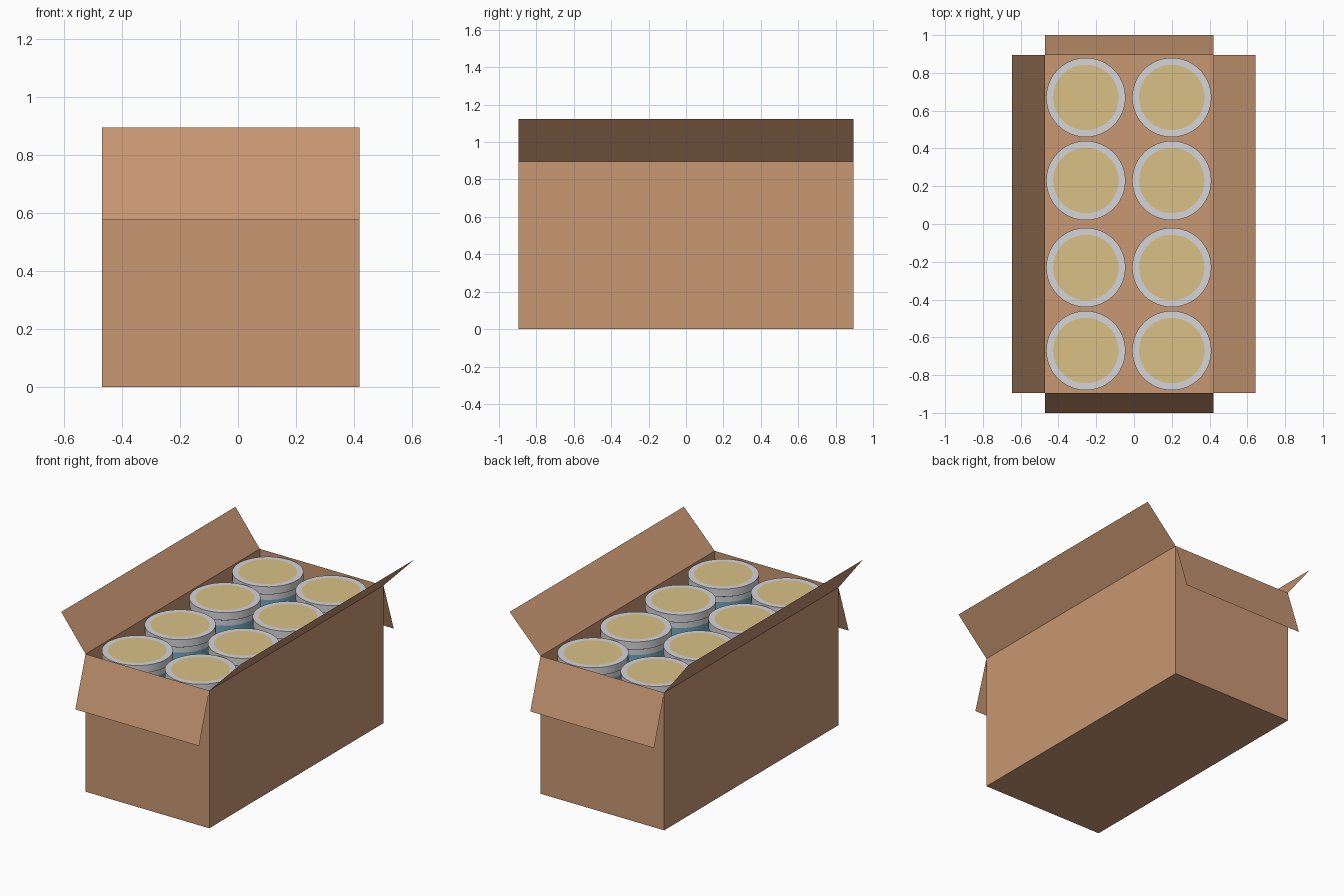
import bpy, bmesh, math

cube = bpy.data.objects.get("Cube")
if cube:
    bpy.data.objects.remove(cube)


def material(name, rgb):
    m = bpy.data.materials.new(name)
    m.use_nodes = True
    m.diffuse_color = (*rgb, 1)
    m.node_tree.nodes["Principled BSDF"].inputs["Base Color"].default_value = (*rgb, 1)
    return m


cardboard = material("cardboard", (0.58, 0.31, 0.17))
metal = material("tin metal", (0.66, 0.66, 0.69))
label = material("blue label", (0.16, 0.39, 0.52))
lid = material("golden lid", (0.69, 0.53, 0.24))


def add_object(name, bm, mats):
    mesh = bpy.data.meshes.new(name)
    bm.to_mesh(mesh)
    bm.free()
    for m in mats:
        mesh.materials.append(m)
    obj = bpy.data.objects.new(name, mesh)
    bpy.context.collection.objects.link(obj)
    return obj


# Carton: open-topped sheet box
X0, X1, Y, H = -0.47, 0.42, 0.895, 0.895
bm = bmesh.new()
bmesh.ops.create_cube(bm, size=1)
for v in bm.verts:
    v.co = (X1 if v.co.x > 0 else X0, Y if v.co.y > 0 else -Y, H if v.co.z > 0 else 0)
bm.normal_update()
bmesh.ops.delete(bm, geom=[f for f in bm.faces if f.normal.z > 0.5], context="FACES_ONLY")
add_object("carton", bm, [cardboard])


# Flaps: single sheets hinged on the rim
def flap(name, a, b, offset):
    bm = bmesh.new()
    hinge = [(*a, H), (*b, H)]
    outer = [tuple(p + d for p, d in zip(h, offset)) for h in reversed(hinge)]
    bm.faces.new([bm.verts.new(p) for p in hinge + outer])
    add_object(name, bm, [cardboard])


flap("front_flap", (X0, -Y), (X1, -Y), (0, -0.105, -0.32))
flap("back_flap", (X1, Y), (X0, Y), (0, 0.105, -0.32))
flap("left_flap", (X1, -Y), (X1, Y), (0.222, 0, 0.228))
flap("right_flap", (X0, Y), (X0, -Y), (-0.175, 0, 0.227))


# Cans: lathed profile of (radius, height), each band with its material slot
PROFILE = [(0.2, 0.005), (0.2, 0.09), (0.2, 0.8), (0.2, 0.835),
           (0.21, 0.84), (0.21, 0.89), (0.173, 0.89)]
BANDS = [0, 1, 0, 0, 0, 0]
SIDES = 48


def can(name, x, y):
    bm = bmesh.new()
    rings = []
    for r, z in PROFILE:
        angles = [math.tau * i / SIDES for i in range(SIDES)]
        rings.append([bm.verts.new((r * math.cos(t), r * math.sin(t), z)) for t in angles])
    for low, high, slot in zip(rings, rings[1:], BANDS):
        for i in range(SIDES):
            j = (i + 1) % SIDES
            bm.faces.new((low[i], low[j], high[j], high[i])).material_index = slot
    bm.faces.new(rings[-1]).material_index = 2
    bm.faces.new(list(reversed(rings[0])))
    obj = add_object(name, bm, [metal, label, lid])
    obj.location = (x, y, 0)
    bpy.ops.object.select_all(action="DESELECT")
    obj.select_set(True)
    bpy.context.view_layer.objects.active = obj
    bpy.ops.object.shade_smooth_by_angle(angle=math.radians(30))


for col, x in enumerate((-0.255, 0.2)):
    for row, y in enumerate((-0.67, -0.23, 0.23, 0.67)):
        can(f"can_{col + 1}_{row + 1}", x, y)
